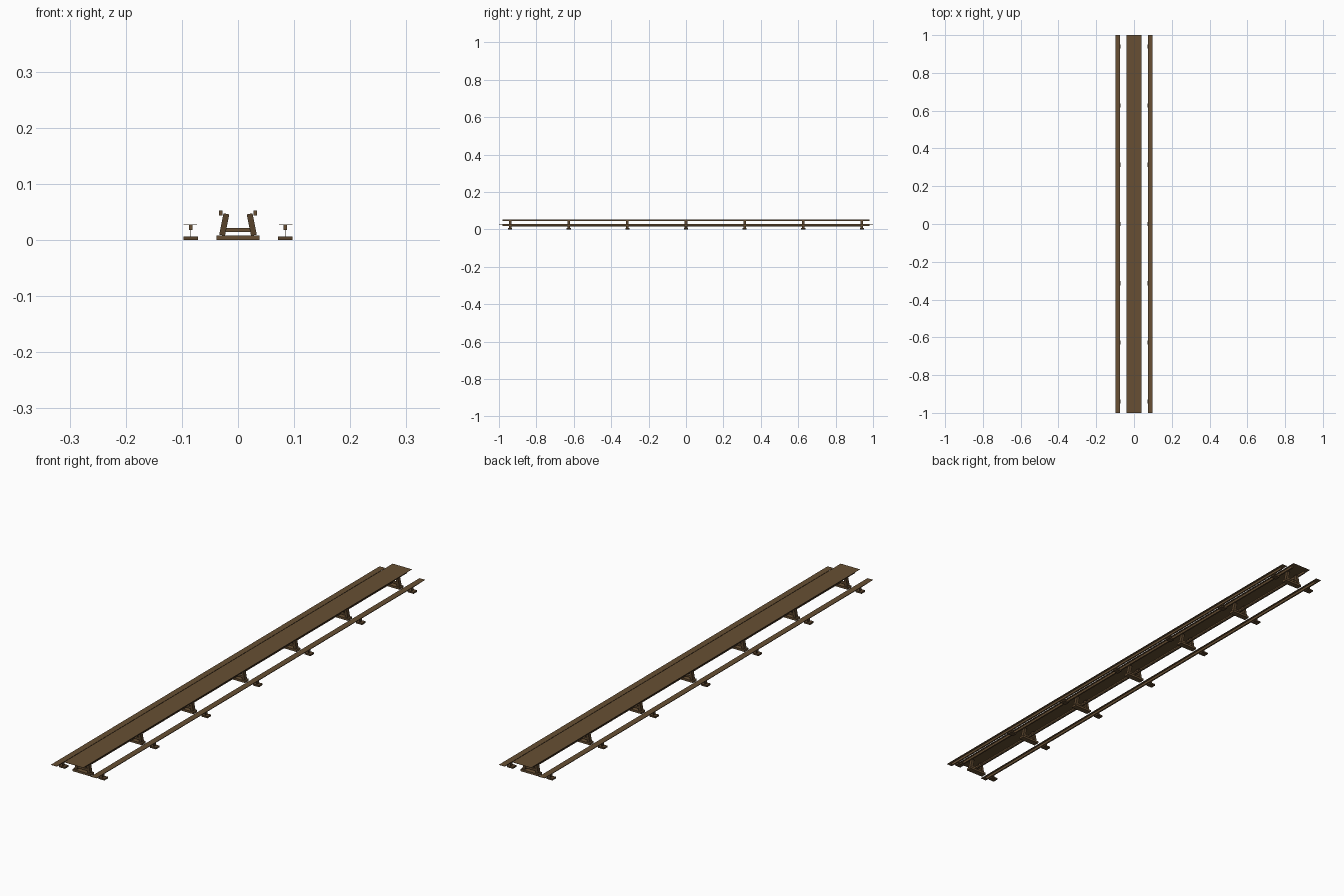
import bpy, bmesh, math
from mathutils import Matrix, Vector

if "Cube" in bpy.data.objects:
    bpy.data.objects.remove(bpy.data.objects["Cube"])


def material(name, rgb):
    m = bpy.data.materials.new(name)
    m.diffuse_color = (*rgb, 1)
    m.use_nodes = True
    m.node_tree.nodes["Principled BSDF"].inputs["Base Color"].default_value = m.diffuse_color
    return m


WOOD = material("brown wood", (0.135, 0.078, 0.033))
DARK = material("dark brown wood", (0.095, 0.054, 0.024))


def box(name, centre, size, mat, tilt=0.0):
    """Box by centre and size, tilted about the y axis."""
    bm = bmesh.new()
    bmesh.ops.create_cube(bm, size=1, matrix=Matrix.Diagonal((*size, 1)))
    bm.transform(Matrix.Translation(Vector(centre)) @ Matrix.Rotation(tilt, 4, 'Y'))
    me = bpy.data.meshes.new(name)
    bm.to_mesh(me)
    bm.free()
    me.materials.append(mat)
    ob = bpy.data.objects.new(name, me)
    bpy.context.collection.objects.link(ob)
    return ob


# Very thin table top
box("table_top", (0, 0, 0.0525), (0.082, 2.0, 0.0006), WOOD)

for s, side in ((-1, "left"), (1, "right")):
    # Rails under the table edges, thin seats and seat rails
    box(f"{side}_table_rail", (s * 0.0305, 0, 0.048), (0.006, 1.96, 0.0085), WOOD)
    box(f"{side}_seat", (s * 0.085, 0, 0.0273), (0.024, 2.0, 0.0006), WOOD)
    box(f"{side}_seat_rail", (s * 0.0845, 0, 0.0225), (0.006, 1.96, 0.009), WOOD)

# Long stretcher joining the trestles
box("stretcher", (0, 0, 0.018), (0.006, 1.88, 0.006), DARK)

# Seven trestles with matching seat feet
TILT = math.atan2(0.008, 0.04)
for i in range(-3, 4):
    y = i * 0.3135
    box("trestle_foot", (0, y, 0.004), (0.076, 0.022, 0.008), WOOD)
    box("trestle_crossbar", (0, y, 0.0175), (0.05, 0.008, 0.007), WOOD)
    for s, side in ((-1, "left"), (1, "right")):
        box(f"{side}_trestle_leg", (s * 0.0245, y, 0.0275),
            (0.0105, 0.014, 0.039), DARK, -s * TILT)
        box(f"{side}_seat_foot", (s * 0.084, y, 0.003), (0.026, 0.022, 0.006), DARK)
        box(f"{side}_seat_leg", (s * 0.0845, y, 0.0122), (0.001, 0.013, 0.0125), DARK)
